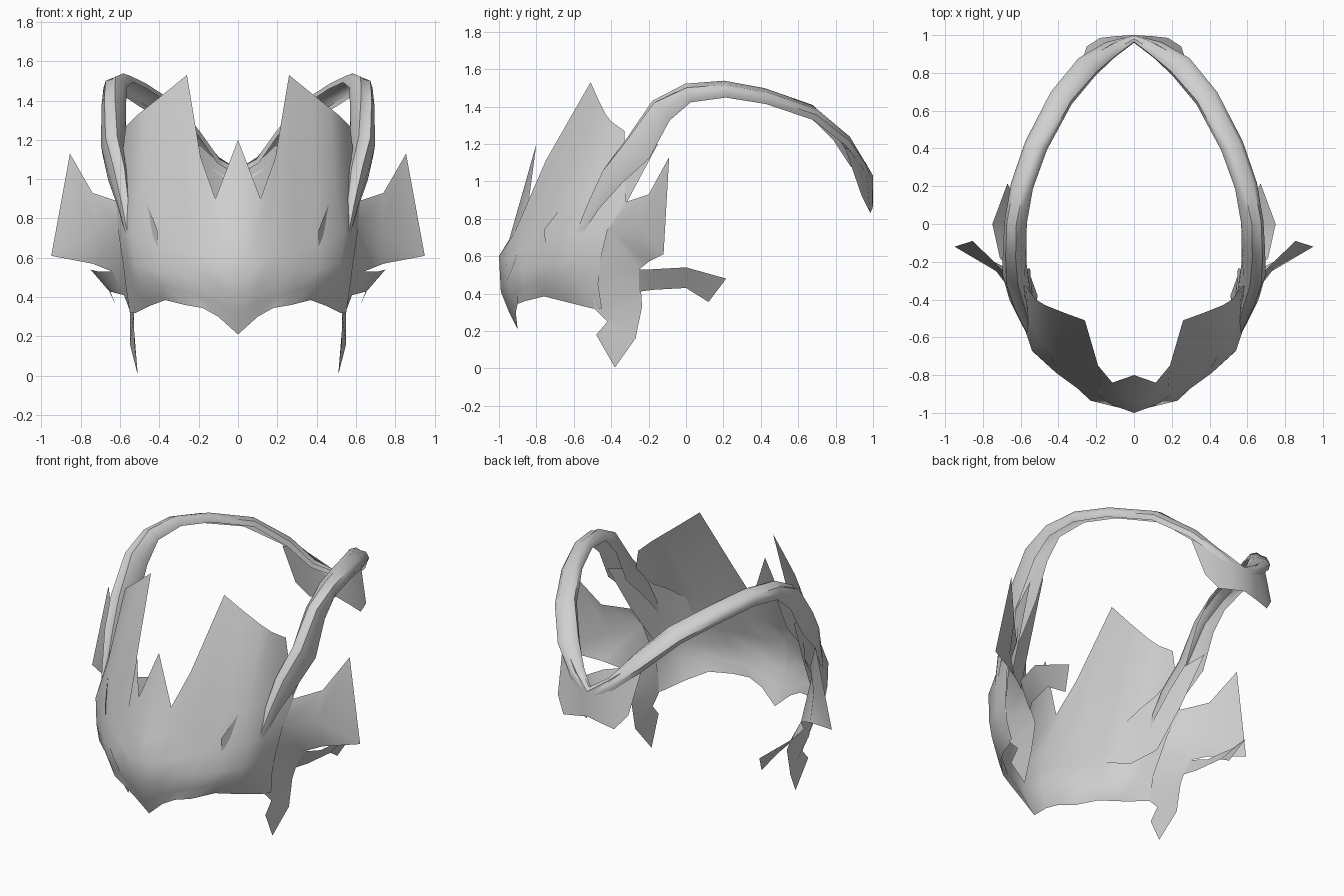
import bpy, math
from mathutils import Vector

if "Cube" in bpy.data.objects:
    bpy.data.objects.remove(bpy.data.objects["Cube"])

grey = bpy.data.materials.new("light_grey")
grey.diffuse_color = (0.63, 0.63, 0.63, 1)
grey.use_nodes = True
grey.node_tree.nodes["Principled BSDF"].inputs["Base Color"].default_value = grey.diffuse_color


def make_part(name, verts, faces, angle=50):
    """Half of a thin sheet, mirrored across the centre."""
    mesh = bpy.data.meshes.new(name)
    mesh.from_pydata(verts, [], faces)
    mesh.materials.append(grey)
    mesh.shade_smooth()
    mesh.set_sharp_from_angle(angle=math.radians(angle))
    obj = bpy.data.objects.new(name, mesh)
    bpy.context.collection.objects.link(obj)
    mod = obj.modifiers.new("mirror", "MIRROR")
    mod.use_clip = True
    mod.merge_threshold = 0.002
    return obj


def loft(columns):
    """Quads between neighbouring columns of equal length."""
    n = len(columns[0])
    verts = [p for col in columns for p in col]
    faces = [(c * n + r, (c + 1) * n + r, (c + 1) * n + r + 1, c * n + r + 1)
             for c in range(len(columns) - 1) for r in range(n - 1)]
    return verts, faces


# Face shell: columns from the centre to the temple, each from chin to crown tip
centre = [(0, -.90, .21), (0, -.95, .31), (0, -.99, .41), (0, -1, .60), (0, -.945, .69), (0, -.80, 1.2)]
valley = [(.10, -.91, .30), (.10, -.93, .37), (.11, -.965, .46), (.11, -.96, .58), (.10, -.92, .72), (.115, -.84, .90)]
nose_side = [(.18, -.90, .345), (.20, -.90, .41), (.23, -.935, .52), (.20, -.90, .62), (.18, -.87, .76), (.19, -.75, 1.11)]
horn_tip = [(.27, -.86, .36), (.29, -.87, .43), (.30, -.87, .54), (.30, -.83, .64), (.28, -.80, .83), (.26, -.51, 1.53)]
cheek = [(.37, -.76, .385), (.39, -.79, .46), (.41, -.79, .54), (.41, -.75, .66), (.40, -.72, .86), (.37, -.47, 1.44)]
cheekbone = [(.45, -.64, .355), (.50, -.69, .46), (.52, -.69, .56), (.54, -.67, .72), (.50, -.61, .92), (.47, -.43, 1.36)]
temple = [(.52, -.50, .32), (.54, -.57, .45), (.56, -.58, .57), (.58, -.55, .72), (.56, -.49, .95), (.52, -.40, 1.32)]
rear = [(.55, -.45, .32), (.57, -.47, .45), (.585, -.46, .57), (.61, -.42, .74), (.62, -.32, .88), (.57, -.33, 1.27)]
make_part("face_shell", *loft([centre, valley, nose_side, horn_tip, cheek, cheekbone, temple, rear]))

# Side plate: jaw prong, side and flared wing
P = dict(
    side_low=(.53, -.49, .32), notch=(.53, -.42, .25), prong_front=(.53, -.48, .18),
    prong_tip=(.51, -.38, .005), prong_back=(.55, -.27, .16), back_low=(.55, -.235, .33),
    back_mid=(.58, -.24, .41), front_mid=(.56, -.50, .50), front_top=(.60, -.42, .75),
    back_top=(.64, -.25, .53), wing_root=(.62, -.32, .89), wing_dip=(.74, -.20, .93),
    wing_tip=(.855, -.09, 1.13), wing_corner=(.95, -.12, .61), wing_under=(.74, -.20, .57),
    wing_mid=(.73, -.25, .74))
keys = list(P)
plates = ["notch prong_front prong_tip prong_back", "side_low notch prong_back back_low",
          "side_low back_low back_mid front_mid", "front_mid back_mid back_top front_top",
          "front_top back_top wing_under wing_mid", "front_top wing_mid wing_dip wing_root",
          "wing_mid wing_under wing_corner", "wing_mid wing_corner wing_tip wing_dip"]
make_part("side_wing", list(P.values()), [[keys.index(k) for k in f.split()] for f in plates])

# Short strap behind each side
make_part("side_strap", *loft([
    [(.58, -.25, .41), (.64, -.25, .53)], [(.62, -.18, .42), (.71, -.18, .53)],
    [(.655, 0, .43), (.75, 0, .54)], [(.62, .12, .355), (.67, .215, .48)]]))

# Arched band: crown path with width, depth and roll, swept as an open channel
path = [((.55, -.60, .70), .03, .03, 0), ((.575, -.53, .88), .07, .07, 0),
        ((.605, -.45, 1.06), .11, .13, 0), ((.645, -.33, 1.22), .12, .16, .1),
        ((.655, -.18, 1.43), .11, .13, .25), ((.65, 0, 1.515), .11, .08, .4),
        ((.61, .21, 1.53), .115, .065, .4), ((.53, .43, 1.49), .12, .06, .4),
        ((.39, .69, 1.40), .125, .06, .4), ((.24, .86, 1.25), .125, .06, .35),
        ((.11, .94, 1.11), .09, .05, .2)]
profile = ((.5, 1), (.5, .45), (.25, .05), (0, .12), (-.25, .05), (-.5, .45), (-.5, 1))
sections = []
for i, (p, width, depth, roll) in enumerate(path):
    a, b = path[max(i - 1, 0)][0], path[min(i + 1, len(path) - 1)][0]
    t = (Vector(b) - Vector(a)).normalized()
    side = Vector((1, 0, 0)) if i < 5 else Vector((t.y, -t.x, 0)).normalized()
    top = side.cross(t).normalized()
    out = side * math.cos(roll) - top * math.sin(roll)
    up = top * math.cos(roll) + side * math.sin(roll)
    sections.append([Vector(p) + out * (s * width) - up * (d * depth) for s, d in profile])
# The two halves meet at the back
sections.append([(0, 1.0, .96), (0, 1.0, .98), (0, .995, 1.01), (0, .985, 1.03),
                 (0, .98, 1.05), (0, .965, 1.05), (0, .96, 1.02)])
make_part("arched_band", *loft(sections))

# Jagged plate at the back of the band
make_part("back_plate", *loft([
    [(0, 1.0, 1.03), (0, 1.0, .87)], [(.10, .96, 1.10), (.09, .995, .85)],
    [(.19, .91, 1.17), (.18, .985, .83)], [(.28, .85, 1.18), (.25, .94, .92)]]))

# Leaf-shaped foot of the band inside the shell
make_part("band_foot", *loft([
    [(.41, -.76, .74), (.41, -.75, .65)], [(.46, -.66, .87), (.49, -.62, .61)],
    [(.51, -.55, .96), (.56, -.46, .66)], [(.55, -.45, 1.02), (.61, -.31, .90)],
    [(.59, -.36, 1.14), (.66, -.15, 1.20)]]))
